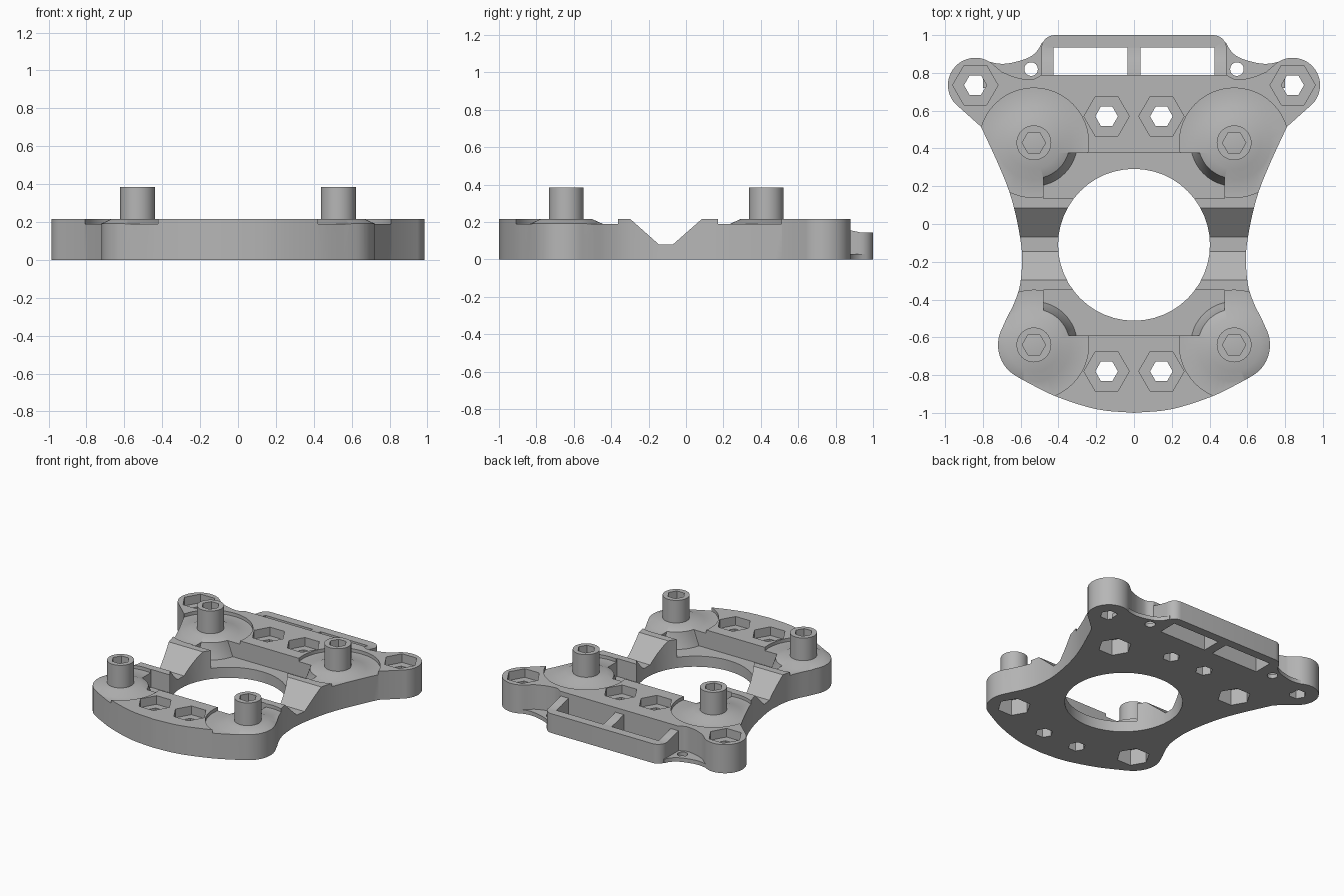
import bpy, bmesh, math
from mathutils import Vector

if "Cube" in bpy.data.objects:
    bpy.data.objects.remove(bpy.data.objects["Cube"])

grey = bpy.data.materials.new("mid_grey")
grey.diffuse_color = (0.47, 0.47, 0.47, 1)
grey.use_nodes = True
grey.node_tree.nodes["Principled BSDF"].inputs["Base Color"].default_value = grey.diffuse_color

POSTS = [(s * 0.53, y) for s in (-1, 1) for y in (0.43, -0.64)]
NUTS = [(s * x, y) for s in (-1, 1) for x, y in ((0.145, 0.57), (0.145, -0.78), (0.84, 0.735))]


def finish(name, bm):
    bmesh.ops.recalc_face_normals(bm, faces=bm.faces)
    me = bpy.data.meshes.new(name)
    bm.to_mesh(me)
    bm.free()
    me.materials.append(grey)
    ob = bpy.data.objects.new(name, me)
    bpy.context.collection.objects.link(ob)
    return ob


def prism(name, pts, lo, hi, axis="z"):
    """Extrude a closed outline along z (outline in xy) or x (outline in yz)."""
    bm = bmesh.new()
    at = (lambda p, h: (p[0], p[1], h)) if axis == "z" else (lambda p, h: (h, p[0], p[1]))
    a = [bm.verts.new(at(p, lo)) for p in pts]
    b = [bm.verts.new(at(p, hi)) for p in pts]
    bm.faces.new(a)
    bm.faces.new(b)
    for i in range(len(pts)):
        j = (i + 1) % len(pts)
        bm.faces.new((a[i], a[j], b[j], b[i]))
    return finish(name, bm)


def ngon(cx, cy, r, n):
    return [(cx + r * math.cos(2 * math.pi * i / n), cy + r * math.sin(2 * math.pi * i / n)) for i in range(n)]


def rect(x0, x1, y0, y1):
    return [(x0, y0), (x1, y0), (x1, y1), (x0, y1)]


def arc(cx, cy, r, a0, a1, n=16):
    return [(cx + r * math.cos(math.radians(a0 + (a1 - a0) * i / n)),
             cy + r * math.sin(math.radians(a0 + (a1 - a0) * i / n))) for i in range(n + 1)]


def spline(pts, n=5):
    """Smooth curve through the points."""
    p = [Vector(q) for q in pts]
    p = [2 * p[0] - p[1]] + p + [2 * p[-1] - p[-2]]
    out = []
    for i in range(1, len(p) - 2):
        a, b, c, d = p[i - 1:i + 3]
        for k in range(n):
            t = k / n
            out.append(tuple(0.5 * (2 * b + (c - a) * t + (2 * a - 5 * b + 4 * c - d) * t * t
                                    + (3 * b - a - 3 * c + d) * t ** 3)))
    return out + [tuple(pts[-1])]


def lathe(name, cx, cy, prof, n=48):
    """Revolve a closed (radius, z) loop about a vertical axis."""
    bm = bmesh.new()
    rings = []
    for r, z in prof:
        if r == 0:
            rings.append([bm.verts.new((cx, cy, z))] * n)
        else:
            rings.append([bm.verts.new((x, y, z)) for x, y in ngon(cx, cy, r, n)])
    for k in range(len(prof)):
        a, b = rings[k], rings[(k + 1) % len(prof)]
        for i in range(n):
            j = (i + 1) % n
            vs = list(dict.fromkeys((a[i], a[j], b[j], b[i])))
            if len(vs) > 2:
                bm.faces.new(vs)
    return finish(name, bm)


def combine(ob, others, op="DIFFERENCE"):
    """Apply booleans one after another and delete the helpers."""
    for o in others:
        m = ob.modifiers.new("cut", "BOOLEAN")
        m.operation, m.solver, m.object = op, "EXACT", o
    bpy.context.view_layer.update()
    dg = bpy.context.evaluated_depsgraph_get()
    me = bpy.data.meshes.new_from_object(ob.evaluated_get(dg))
    ob.modifiers.clear()
    ob.data = me
    for o in others:
        bpy.data.objects.remove(o)
    return ob


# Main plate outline, right half from front to back, then mirrored
half = spline([(0, -1), (0.2, -0.98), (0.42, -0.91), (0.59, -0.825)])
half += arc(0.53, -0.64, 0.19, -62, 28)
half += spline([(0.675, -0.50), (0.635, -0.42), (0.605, -0.33), (0.593, -0.22), (0.595, -0.13),
                (0.62, 0.02), (0.66, 0.17), (0.72, 0.32), (0.81, 0.515)])
half += arc(0.84, 0.735, 0.145, -42, 128, 24)
half += spline([(0.70, 0.805), (0.62, 0.775), (0.54, 0.765), (0.49, 0.79)])
outline = half + [(-x, y) for x, y in reversed(half) if x > 0]
plate = prism("plate", outline, 0, 0.215)

# Floor pockets either side of the central hole, leaving tapered post pedestals
cutters = []
for y0, y1 in ((0.135, 0.375), (-0.59, -0.35)):
    pocket = prism("pocket_cutter", rect(-0.48, 0.48, y0, y1), 0.08, 0.4)
    cones = [lathe("pedestal", x, y, [(0, 0.04), (0.2445, 0.04), (0.19, 0.19), (0.19, 0.5), (0, 0.5)])
             for x, y in POSTS if (y > 0) == (y0 > 0)]
    cutters.append(combine(pocket, cones))

# Central hole and V notch across the side rails
cutters.append(prism("hole_cutter", ngon(0, -0.11, 0.402, 48), -0.1, 0.5))
cutters.append(prism("notch_cutter", [(0.18, 0.3), (-0.07, 0.08), (-0.145, 0.08), (-0.392, 0.3)],
                     -0.78, 0.78, "x"))

# Shallow dished rings around the posts and hex pockets beneath them
for x, y in POSTS:
    cutters.append(lathe("dish_cutter", x, y, [(0.14, 0.215), (0.195, 0.19), (0.29, 0.19),
                                               (0.29, 0.3), (0.14, 0.3)]))
    cutters.append(prism("under_hex_cutter", ngon(x, y, 0.115, 6), -0.1, 0.12))

# Hex nut seats with smaller hex holes through the plate
for x, y in NUTS:
    cutters.append(prism("nut_cutter", ngon(x, y, 0.12, 6), 0.15, 0.4))
    cutters.append(prism("nut_hole_cutter", ngon(x, y, 0.06, 6), -0.1, 0.3))
combine(plate, cutters)
parts = [plate]

# Thin flanges with a round hole between the ears and the rear frame
edge = [(0.45, 0.72), (0.8, 0.72)] + spline([(0.80, 0.872), (0.75, 0.855), (0.69, 0.848), (0.62, 0.86),
                                            (0.55, 0.885), (0.51, 0.92), (0.488, 0.96)]) + [(0.45, 0.96)]
for s, side in ((-1, "left"), (1, "right")):
    f = prism(side + "_flange", [(s * x, y) for x, y in edge], 0, 0.03)
    parts.append(combine(f, [prism("pin_cutter", ngon(s * 0.545, 0.82, 0.036, 24), -0.1, 0.2)]))

# Rear frame with two windows and a gently falling top
corner = [(0.49, 0.77)] + arc(0.42, 0.93, 0.07, 0, 90, 8)
frame = prism("rear_frame", corner + [(-x, y) for x, y in reversed(corner)], 0, 0.215)
slope = [(0.7, 0.185), (0.79, 0.18), (0.875, 0.157), (0.93, 0.145), (1.1, 0.145), (1.1, 0.4), (0.7, 0.4)]
cuts = [prism("slope_cutter", slope, -0.7, 0.7, "x")]
for s in (-1, 1):
    cuts.append(prism("window_cutter", rect(*sorted((s * 0.035, s * 0.425)), 0.79, 0.935), -0.1, 0.4))
parts.append(combine(frame, cuts))

# Posts with hex sockets
for x, y in POSTS:
    name = ("front" if y < 0 else "rear") + ("_left" if x < 0 else "_right") + "_post"
    post = lathe(name, x, y, [(0, 0.18), (0.092, 0.18), (0.092, 0.385), (0, 0.385)])
    parts.append(combine(post, [prism("socket_cutter", ngon(x, y, 0.062, 6), 0.215, 0.5)]))

# Smooth shading with sharp edges kept
bpy.ops.object.select_all(action="DESELECT")
for o in parts:
    o.select_set(True)
bpy.context.view_layer.objects.active = plate
bpy.ops.object.shade_smooth_by_angle(angle=math.radians(30))
